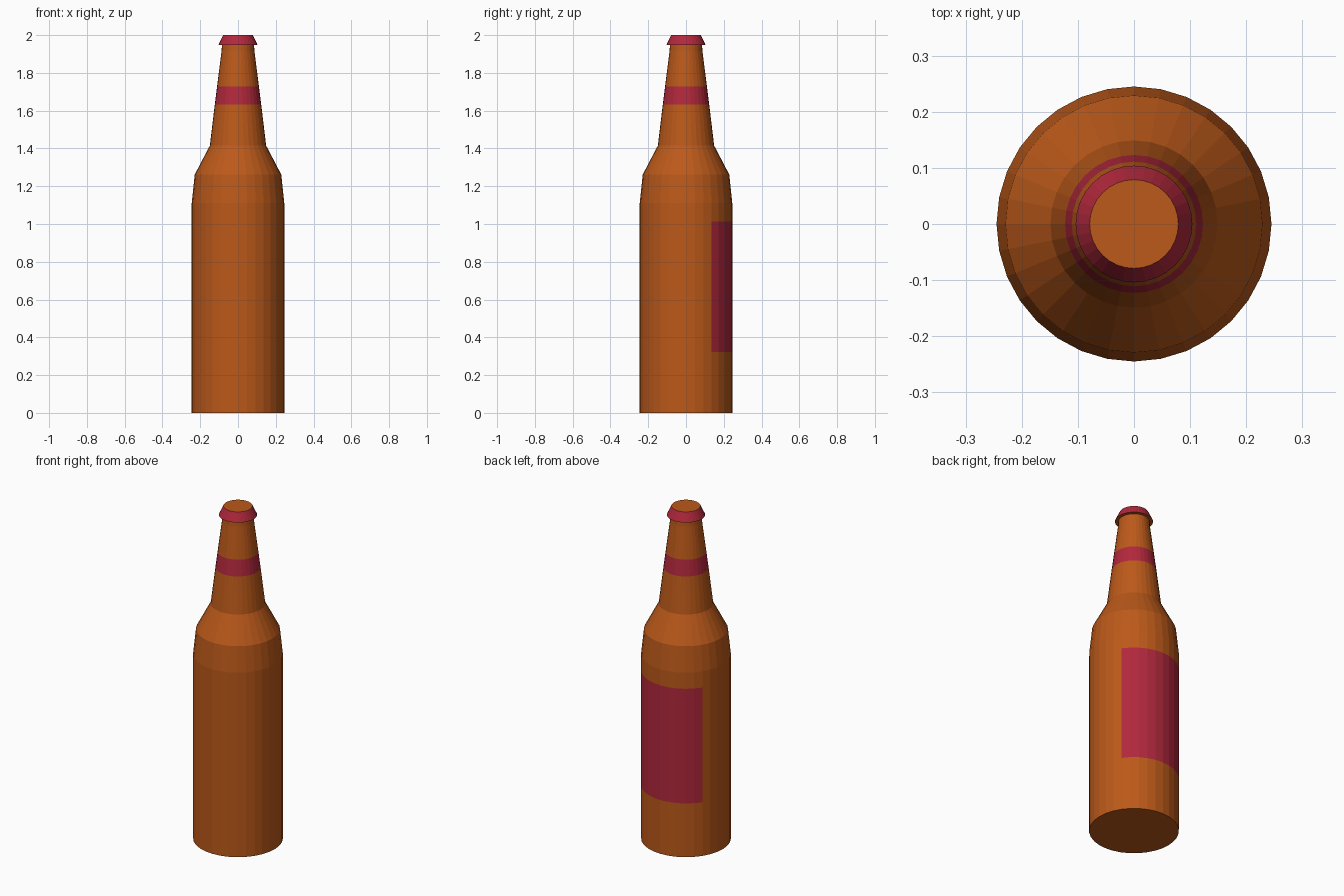
import bpy
import bmesh
from math import cos, sin, tau

if "Cube" in bpy.data.objects:
    bpy.data.objects.remove(bpy.data.objects["Cube"])

SIDES = 32


def material(name, colour):
    m = bpy.data.materials.new(name)
    m.diffuse_color = colour
    m.use_nodes = True
    m.node_tree.nodes["Principled BSDF"].inputs["Base Color"].default_value = m.diffuse_color
    return m


amber = material("amber_glass", (0.50, 0.10, 0.01, 1))
red = material("red_paper", (0.44, 0.021, 0.045, 1))


def lathe(name, profile, is_red, bottom_cap, top_cap):
    """Spin (radius, z) points; is_red(band, side) picks the red faces."""
    bm = bmesh.new()
    rings = [[bm.verts.new((r * cos(tau * i / SIDES), r * sin(tau * i / SIDES), z))
              for i in range(SIDES)] for r, z in profile]
    for band, (low, high) in enumerate(zip(rings, rings[1:])):
        for i in range(SIDES):
            j = (i + 1) % SIDES
            face = bm.faces.new((low[i], low[j], high[j], high[i]))
            face.material_index = int(is_red(band, i))
    if bottom_cap:
        bm.faces.new(rings[0][::-1])
    if top_cap:
        bm.faces.new(rings[-1])
    mesh = bpy.data.meshes.new(name)
    bm.to_mesh(mesh)
    bm.free()
    mesh.materials.append(amber)
    mesh.materials.append(red)
    obj = bpy.data.objects.new(name, mesh)
    bpy.context.collection.objects.link(obj)
    return obj


# Bottle: body with a label on the back, shoulder, neck with a red band
bottle_profile = [
    (0.245, 0.0), (0.245, 0.323), (0.245, 1.013), (0.245, 1.11),
    (0.229, 1.262), (0.149, 1.415), (0.123, 1.632), (0.111, 1.727),
    (0.087, 1.915), (0.085, 1.947),
]
LABEL_BAND, NECK_BAND = 1, 6
lathe("bottle", bottle_profile,
      lambda band, i: band == NECK_BAND or (band == LABEL_BAND and 3 <= i < 13),
      True, False)

# Lip: flat underside, sloping red side, amber top
lathe("lip", [(0.085, 1.947), (0.104, 1.947), (0.079, 2.0)],
      lambda band, i: band == 1, False, True)
